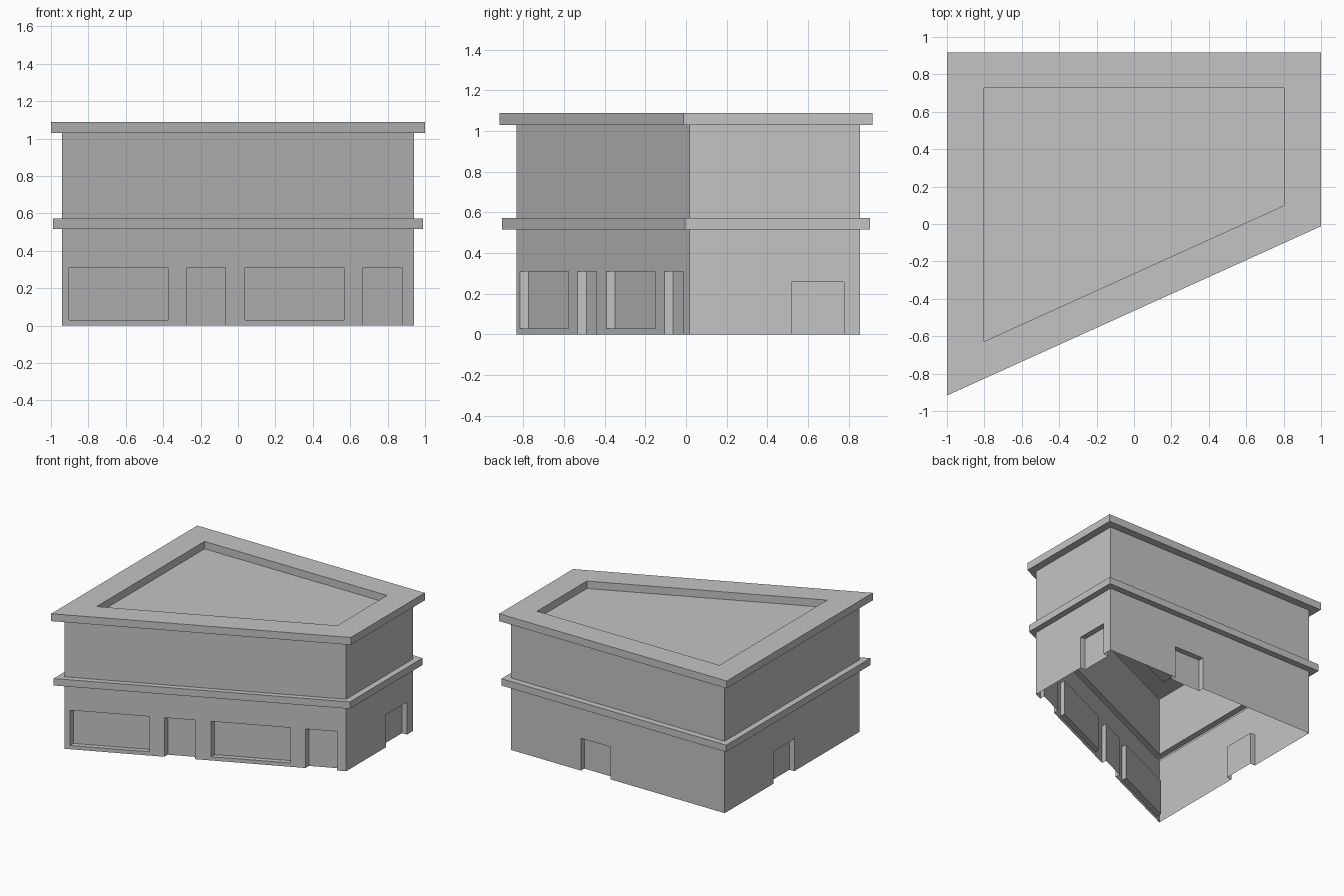
import bpy
import bmesh
from mathutils import Vector

cube = bpy.data.objects.get("Cube")
if cube:
    bpy.data.objects.remove(cube, do_unlink=True)

stone = bpy.data.materials.new("plain_grey")
stone.use_nodes = True
GREY = (0.55, 0.55, 0.55, 1)
stone.diffuse_color = GREY
stone.node_tree.nodes["Principled BSDF"].inputs["Base Color"].default_value = GREY


def outline(x, front_left, front_right, back):
    """Four-sided plan with a slanted front, anticlockwise from above."""
    return [(-x, front_left), (x, front_right), (x, back), (-x, back)]


WALL = outline(0.94, -0.834, 0.016, 0.856)
LEDGE = outline(0.988, -0.904, -0.006, 0.906)
ROOF = outline(1.0, -0.917, -0.012, 0.917)
WELL = outline(0.802, -0.628, 0.099, 0.726)
Z_LEDGE, Z_UPPER, Z_ROOF, Z_TOP = 0.517, 0.572, 1.03, 1.089
DEPTH = 0.043


def make_object(name, bm):
    bmesh.ops.remove_doubles(bm, verts=bm.verts, dist=0.0001)
    mesh = bpy.data.meshes.new(name)
    bm.to_mesh(mesh)
    bm.free()
    mesh.materials.append(stone)
    ob = bpy.data.objects.new(name, mesh)
    bpy.context.collection.objects.link(ob)
    return ob


def quad(bm, *points):
    bm.faces.new([bm.verts.new(p) for p in points])


def loft(name, rings, cap=False):
    """Skin a stack of (plan, height) rings."""
    bm = bmesh.new()
    loops = [[bm.verts.new((x, y, z)) for x, y in plan] for plan, z in rings]
    for low, high in zip(loops, loops[1:]):
        for i in range(len(low)):
            j = (i + 1) % len(low)
            bm.faces.new((low[i], low[j], high[j], high[i]))
    if cap:
        bm.faces.new(loops[-1])
    return make_object(name, bm)


def wall_side(bm, a, b, axis, inward, openings):
    """One ground floor wall with shallow recesses (start, end, sill, head)."""
    a, b, inward = Vector((*a, 0)), Vector((*b, 0)), Vector(inward) * DEPTH

    def at(c, z, shift=0):
        p = a.lerp(b, (c - a[axis]) / (b[axis] - a[axis])) + inward * shift
        return Vector((p.x, p.y, z))

    def panel(c0, c1, z0, z1, shift=0):
        quad(bm, at(c0, z0, shift), at(c1, z0, shift),
             at(c1, z1, shift), at(c0, z1, shift))

    here = a[axis]
    for c0, c1, z0, z1 in openings:
        panel(here, c0, 0, Z_LEDGE)
        panel(c0, c1, z1, Z_LEDGE)
        panel(c0, c1, z0, z1, 1)
        # jambs and head
        quad(bm, at(c0, z0), at(c0, z0, 1), at(c0, z1, 1), at(c0, z1))
        quad(bm, at(c1, z0, 1), at(c1, z0), at(c1, z1), at(c1, z1, 1))
        quad(bm, at(c0, z1), at(c0, z1, 1), at(c1, z1, 1), at(c1, z1))
        # sill, for windows only
        if z0 > 0:
            panel(c0, c1, 0, z0)
            quad(bm, at(c0, z0), at(c1, z0), at(c1, z0, 1), at(c0, z0, 1))
        here = c1
    panel(here, b[axis], 0, Z_LEDGE)


# Ground floor: shop front, then a doorway in each other wall
SILL, HEAD, DOOR = 0.03, 0.31, 0.257
sides = [
    (0, (0, 1, 0), [(-0.904, -0.373, SILL, HEAD), (-0.274, -0.068, 0, HEAD),
                    (0.038, 0.567, SILL, HEAD), (0.668, 0.877, 0, HEAD)]),
    (1, (-1, 0, 0), [(0.518, 0.778, 0, DOOR)]),
    (0, (0, -1, 0), [(0.325, 0.065, 0, DOOR)]),
    (1, (1, 0, 0), [(0.245, -0.018, 0, DOOR)]),
]
ground = bmesh.new()
for i, (axis, inward, openings) in enumerate(sides):
    wall_side(ground, WALL[i], WALL[(i + 1) % 4], axis, inward, openings)
make_object("ground_floor_walls", ground)

# Projecting ledge, upper storey and overhanging roof with a sunken well
loft("ledge", [(WALL, Z_LEDGE), (LEDGE, Z_LEDGE), (LEDGE, Z_UPPER), (WALL, Z_UPPER)])
loft("upper_walls", [(WALL, Z_UPPER), (WALL, Z_ROOF)])
loft("roof", [(WALL, Z_ROOF), (ROOF, Z_ROOF), (ROOF, Z_TOP), (WELL, Z_TOP),
              (WELL, Z_ROOF)], cap=True)
